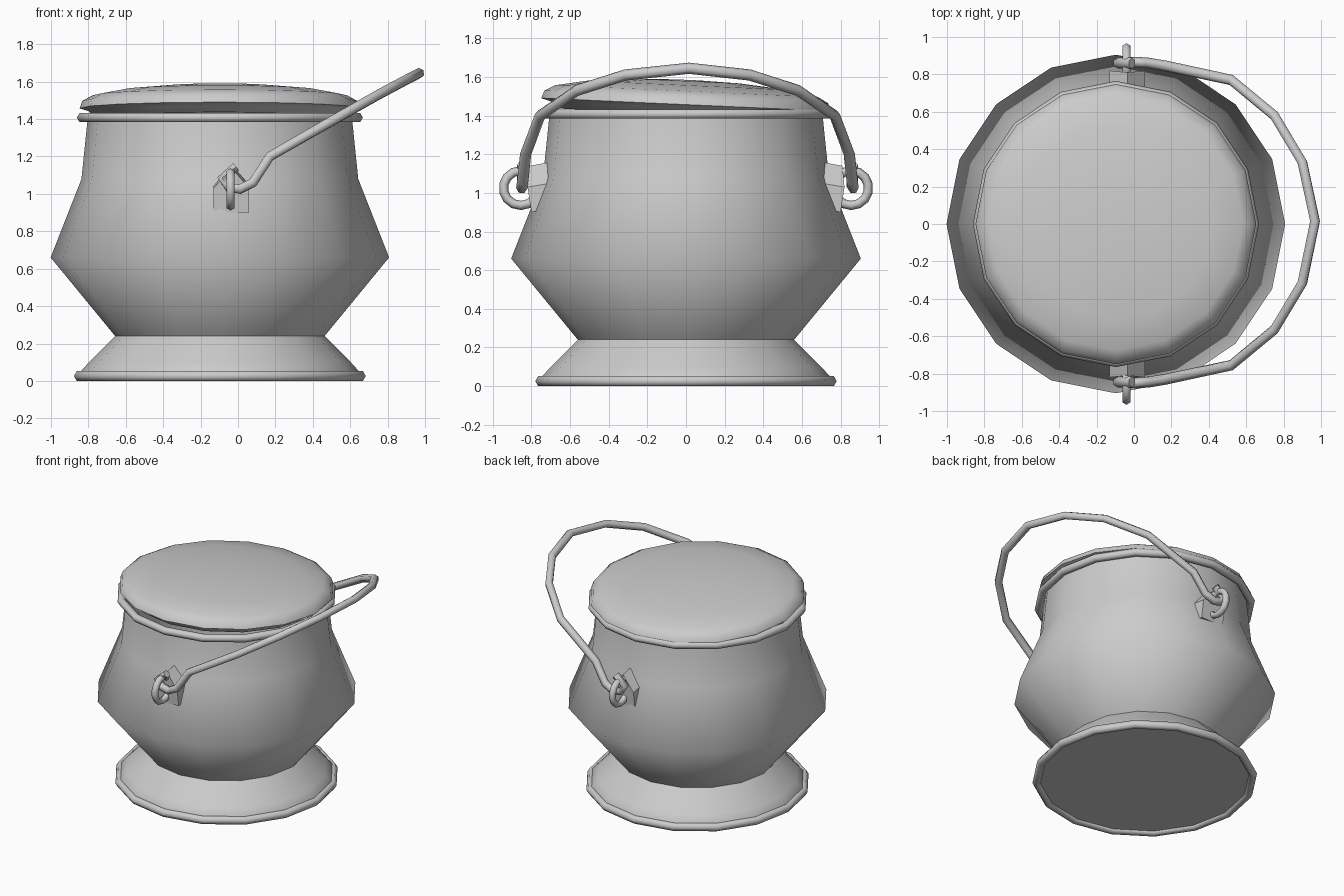
import bpy, math
from mathutils import Matrix, Vector

if "Cube" in bpy.data.objects:
    bpy.data.objects.remove(bpy.data.objects["Cube"])

CX = -0.097  # pot axis (the bail swings out to +x)


def finish(ob, angle=75):
    bpy.ops.object.select_all(action='DESELECT')
    ob.select_set(True)
    bpy.context.view_layer.objects.active = ob
    bpy.ops.object.shade_smooth_by_angle(angle=math.radians(angle))


def mesh_object(name, verts, faces, angle=75):
    me = bpy.data.meshes.new(name)
    me.from_pydata(verts, [], faces)
    ob = bpy.data.objects.new(name, me)
    bpy.context.collection.objects.link(ob)
    finish(ob, angle)
    return ob


def lathe(name, profile, n=16, cap_start=False, cap_end=False, closed=False, angle=75):
    """Spin (radius, z) points, listed bottom to top, about the pot axis."""
    verts = [(r * math.cos(2 * math.pi * i / n), r * math.sin(2 * math.pi * i / n), z)
             for r, z in profile for i in range(n)]
    m = len(profile)
    faces = []
    for j in range(m if closed else m - 1):
        a, b = j * n, ((j + 1) % m) * n
        for i in range(n):
            k = (i + 1) % n
            faces.append((a + i, a + k, b + k, b + i))
    if cap_start:
        faces.append(tuple(reversed(range(n))))
    if cap_end:
        faces.append(tuple(range((m - 1) * n, m * n)))
    ob = mesh_object(name, verts, faces, angle)
    ob.location.x = CX
    return ob


def hoop(name, radius, z, rr, rz):
    """Rolled rim with a hexagonal section."""
    prof = [(radius + rr * math.cos(a), z + rz * math.sin(a))
            for a in [math.pi / 3 * k for k in range(6)]]
    return lathe(name, prof, closed=True)


def tube(name, points, radius):
    cu = bpy.data.curves.new(name, 'CURVE')
    cu.dimensions = '3D'
    cu.bevel_depth = radius
    cu.bevel_resolution = 1
    cu.use_fill_caps = True
    sp = cu.splines.new('POLY')
    sp.points.add(len(points) - 1)
    for p, co in zip(sp.points, points):
        p.co = (*co, 1)
    ob = bpy.data.objects.new(name, cu)
    bpy.context.collection.objects.link(ob)
    bpy.ops.object.select_all(action='DESELECT')
    ob.select_set(True)
    bpy.context.view_layer.objects.active = ob
    bpy.ops.object.convert(target='MESH')
    finish(bpy.context.view_layer.objects.active, 65)


# Pot body with flared foot, sharp belly and tapered neck
lathe("pot_body", [(0.75, 0.02), (0.745, 0.05), (0.70, 0.10), (0.56, 0.24),
                   (0.905, 0.66), (0.74, 1.08), (0.705, 1.42)], cap_start=True)
hoop("foot_rim", 0.75, 0.026, 0.03, 0.03)
hoop("neck_rim", 0.735, 1.408, 0.03, 0.028)

# Domed lid, tilted so the front sits slightly raised
lid = lathe("lid", [(0.68, -0.05), (0.70, -0.015), (0.75, 0.0), (0.735, 0.04), (0.68, 0.07),
                    (0.52, 0.10), (0.27, 0.122), (0.06, 0.128)], cap_start=True, cap_end=True)
lid.location.z = 1.457
lid.rotation_euler.x = -0.045

# Lugs and rings on the front and back
for side, label in ((-1, "front"), (1, "back")):
    # pentagonal lug: bottom corners, shoulders, peak
    outline = [(-0.13, 0.90, 0.80), (0.06, 0.90, 0.80), (0.06, 1.03, 0.82),
               (-0.035, 1.14, 0.81), (-0.13, 1.03, 0.82)]
    verts = [(x, side * y, z) for x, z, y in outline] + [(x, side * 0.70, z + 0.02) for x, z, y in outline]
    faces = [(0, 1, 2, 3, 4), (9, 8, 7, 6, 5)]
    faces += [(i, i + 5, (i + 1) % 5 + 5, (i + 1) % 5) for i in range(5)]
    if side > 0:
        faces = [tuple(reversed(f)) for f in faces]
    mesh_object(label + "_lug", verts, faces, 30)

    bpy.ops.mesh.primitive_torus_add(major_segments=14, minor_segments=6, major_radius=0.09,
                                     minor_radius=0.024, location=(-0.04, side * 0.855, 1.025),
                                     rotation=(0, math.pi / 2, 0))
    bpy.context.object.name = label + "_ring"
    finish(bpy.context.object)

# Swinging bail with hooked ends
half = [(-0.01, 0.86, 1.145), (-0.085, 0.86, 1.085), (-0.05, 0.86, 1.035), (0.01, 0.865, 1.025),
        (0.08, 0.86, 1.06), (0.17, 0.845, 1.20), (0.52, 0.77, 1.40),
        (0.75, 0.58, 1.53), (0.90, 0.33, 1.61)]
path = half + [(0.968, 0.015, 1.645)] + [(x, -y + 0.015, z) for x, y, z in reversed(half)]
tube("bail_handle", path, 0.029)
